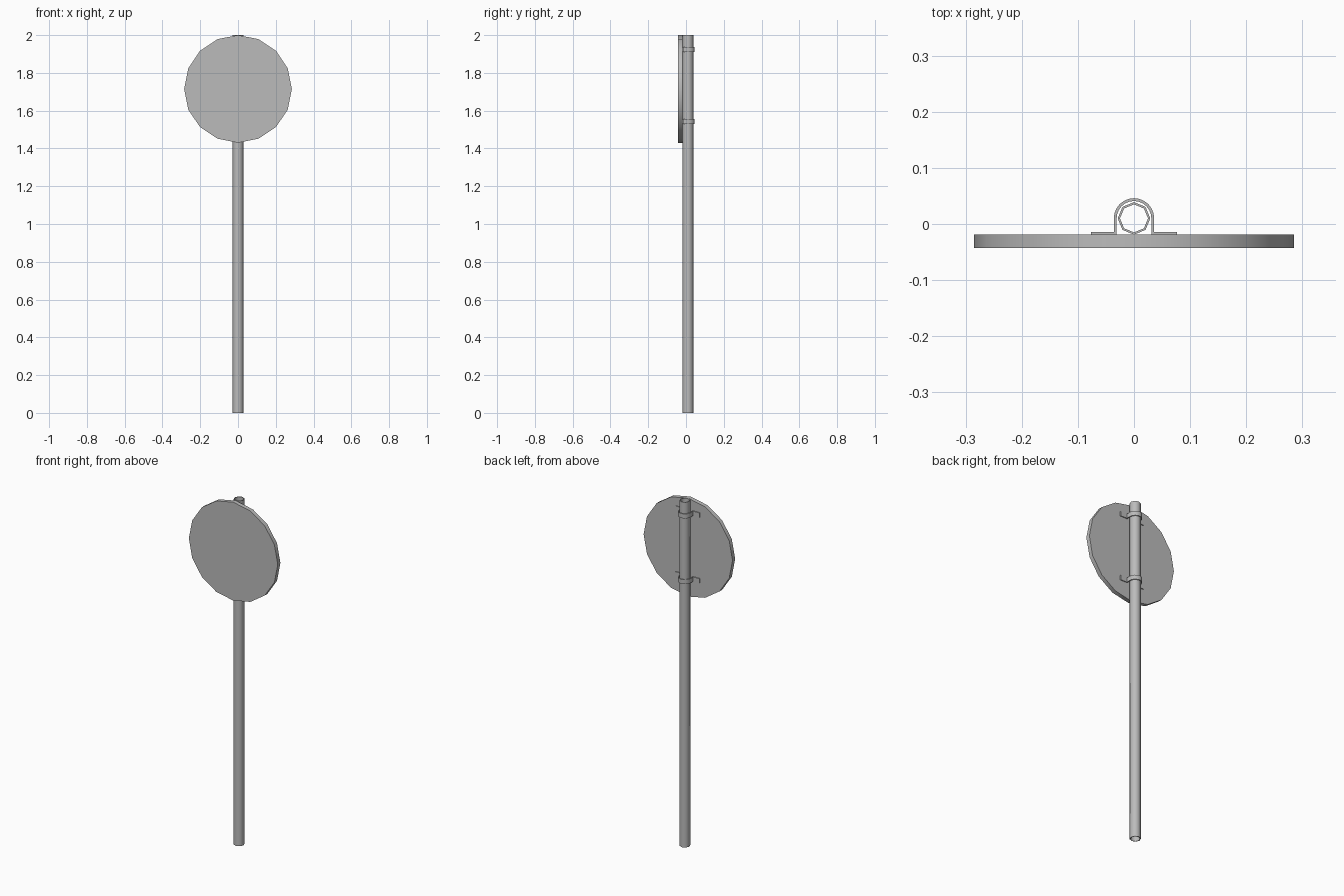
import bpy, bmesh, math
from mathutils import Vector

cube = bpy.data.objects.get("Cube")
if cube:
    bpy.data.objects.remove(cube, do_unlink=True)

grey = bpy.data.materials.new("plain_grey")
grey.use_nodes = True
colour = (0.5, 0.5, 0.5, 1)
grey.diffuse_color = colour
grey.node_tree.nodes["Principled BSDF"].inputs["Base Color"].default_value = colour

POLE_Y = 0.01
PLATE_BACK = -0.019
SIGN_RADIUS = 0.285


def finish(name, bm, angle=50):
    bmesh.ops.recalc_face_normals(bm, faces=bm.faces)
    mesh = bpy.data.meshes.new(name)
    bm.to_mesh(mesh)
    bm.free()
    mesh.materials.append(grey)
    obj = bpy.data.objects.new(name, mesh)
    bpy.context.collection.objects.link(obj)
    bpy.ops.object.select_all(action='DESELECT')
    obj.select_set(True)
    bpy.context.view_layer.objects.active = obj
    bpy.ops.object.shade_smooth_by_angle(angle=math.radians(angle))
    return obj


def ring(bm, radius, sides, z):
    turn = 2 * math.pi / sides
    return [bm.verts.new((radius * math.cos(i * turn),
                          POLE_Y + radius * math.sin(i * turn), z))
            for i in range(sides)]


def bridge(bm, a, b):
    for i in range(len(a)):
        j = (i + 1) % len(a)
        bm.faces.new((a[i], a[j], b[j], b[i]))


# Hollow eight-sided pole, open at both ends
bm = bmesh.new()
loops = [ring(bm, r, 8, z) for r, z in
         ((0.029, 0), (0.029, 2), (0.025, 2), (0.025, 0))]
for i in range(4):
    bridge(bm, loops[i], loops[(i + 1) % 4])
finish("pole", bm)

# Sixteen-sided sign plate
bm = bmesh.new()
bmesh.ops.create_cone(bm, cap_ends=True, segments=16, radius1=SIGN_RADIUS,
                      radius2=SIGN_RADIUS, depth=0.024)
for v in bm.verts:
    x, y, z = v.co
    v.co = Vector((x, z + PLATE_BACK - 0.012, y + 2 - SIGN_RADIUS))
finish("sign_plate", bm)


# Omega-shaped clamps: a band around the pole with a flange on each side
def clamp(name, z, height=0.026):
    outer, inner, flange, thick = 0.036, 0.031, 0.077, 0.005
    foot = PLATE_BACK + thick

    def arc(radius, steps=12):
        return [(radius * math.cos(math.pi * i / steps),
                 POLE_Y + radius * math.sin(math.pi * i / steps))
                for i in range(steps + 1)]

    outline = [(flange, PLATE_BACK), (flange, foot), (outer, foot)]
    outline += arc(outer)
    outline += [(-outer, foot), (-flange, foot), (-flange, PLATE_BACK),
                (-inner, PLATE_BACK)]
    outline += arc(inner)[::-1]
    outline += [(inner, PLATE_BACK)]
    bm = bmesh.new()
    face = bm.faces.new([bm.verts.new((x, y, z - height / 2)) for x, y in outline])
    grown = bmesh.ops.extrude_face_region(bm, geom=[face], use_keep_orig=True)
    top = [g for g in grown["geom"] if isinstance(g, bmesh.types.BMVert)]
    bmesh.ops.translate(bm, verts=top, vec=(0, 0, height))
    finish(name, bm, 30)


clamp("upper_clamp", 1.923)
clamp("lower_clamp", 1.542)
